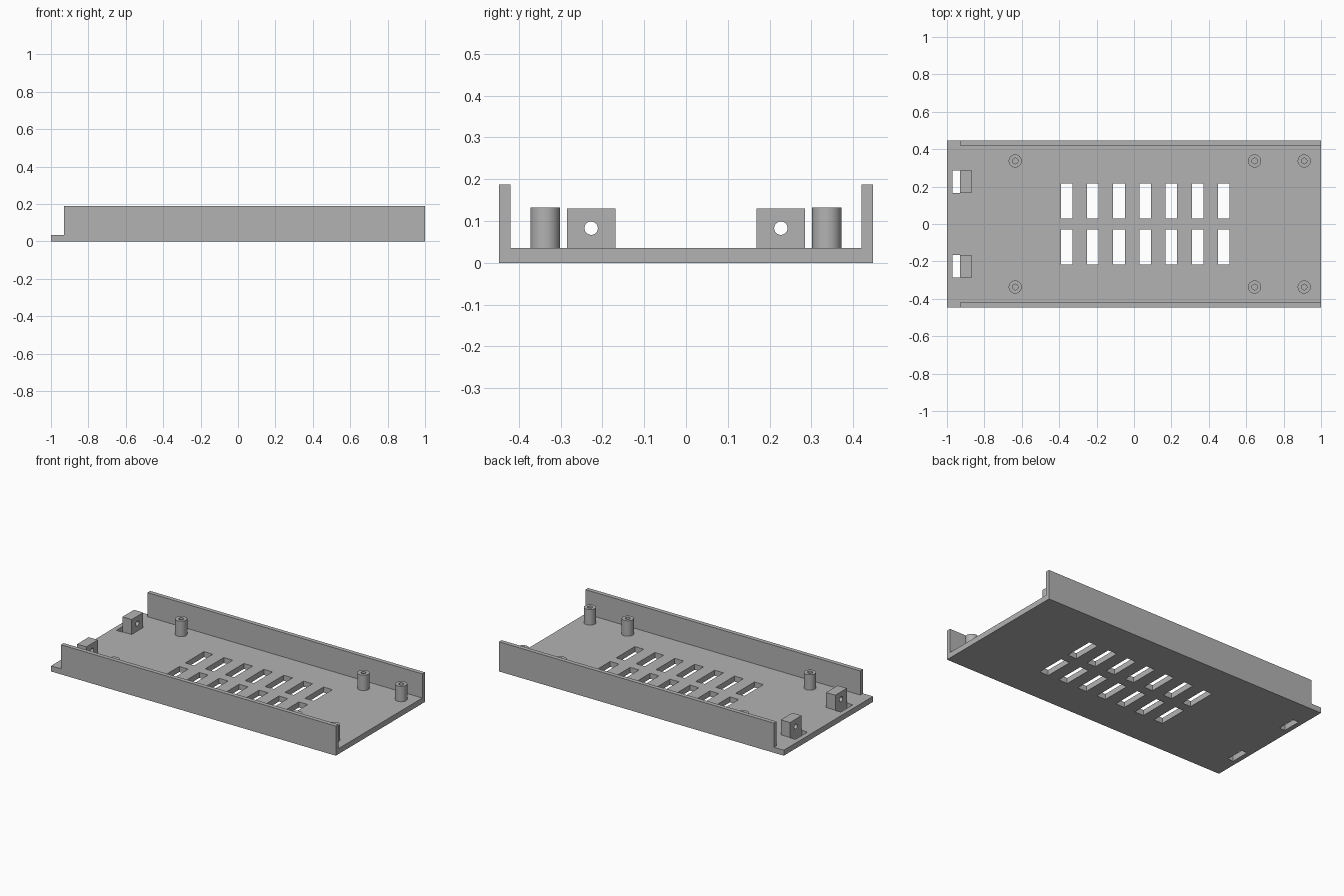
import bpy, bmesh, math
from mathutils import Matrix, Vector

if "Cube" in bpy.data.objects:
    bpy.data.objects.remove(bpy.data.objects["Cube"])

grey = bpy.data.materials.new("plain grey")
grey.use_nodes = True
COLOUR = (0.45, 0.45, 0.45, 1)
grey.diffuse_color = COLOUR
grey.node_tree.nodes["Principled BSDF"].inputs["Base Color"].default_value = COLOUR

HALF_Y, WALL_IN = 0.447, 0.42
FLOOR, WALL_TOP, WALL_START = 0.035, 0.188, -0.93


def finish(name, bm):
    bmesh.ops.recalc_face_normals(bm, faces=bm.faces)
    mesh = bpy.data.meshes.new(name)
    bm.to_mesh(mesh)
    bm.free()
    mesh.materials.append(grey)
    obj = bpy.data.objects.new(name, mesh)
    bpy.context.collection.objects.link(obj)
    return obj


def add_box(bm, x, y, z):
    """Box from (min, max) ranges."""
    size = [b - a for a, b in (x, y, z)]
    mid = Vector([(a + b) / 2 for a, b in (x, y, z)])
    bmesh.ops.create_cube(bm, size=1, matrix=Matrix.Translation(mid) @ Matrix.Diagonal((*size, 1)))


def cut(obj, bm):
    """Subtract the bmesh from the object and bake the result."""
    cutter = finish("cutter", bm)
    cutter.hide_render = True
    mod = obj.modifiers.new("cut", "BOOLEAN")
    mod.operation, mod.solver, mod.object = "DIFFERENCE", "EXACT", cutter
    bpy.context.view_layer.objects.active = obj
    bpy.ops.object.modifier_apply(modifier=mod.name)
    bpy.data.objects.remove(cutter)


def smooth(obj):
    bpy.ops.object.select_all(action="DESELECT")
    obj.select_set(True)
    bpy.context.view_layer.objects.active = obj
    bpy.ops.object.shade_smooth_by_angle(angle=math.radians(30))


# Tray: channel profile extruded along x
half = [(HALF_Y, 0), (HALF_Y, WALL_TOP), (WALL_IN, WALL_TOP), (WALL_IN, FLOOR)]
profile = half + [(-y, z) for y, z in reversed(half)]
bm = bmesh.new()
face = bm.faces.new([bm.verts.new((-1, y, z)) for y, z in profile])
new = bmesh.ops.extrude_face_region(bm, geom=[face])["geom"]
bmesh.ops.translate(bm, vec=(2, 0, 0), verts=[v for v in new if isinstance(v, bmesh.types.BMVert)])
tray = finish("tray", bm)

# Side walls stop short of one end
bm = bmesh.new()
add_box(bm, (-1.1, WALL_START), (-0.6, 0.6), (FLOOR, 0.3))
cut(tray, bm)

# Vent slots and the slots beside the screw blocks
bm = bmesh.new()
for side in (-1, 1):
    for i in range(7):
        x = -0.36 + 0.14 * i
        add_box(bm, (x - 0.031, x + 0.031), sorted((side * 0.03, side * 0.217)), (-0.1, 0.1))
    add_box(bm, (-0.97, WALL_START), sorted((side * 0.166, side * 0.287)), (-0.1, 0.1))
cut(tray, bm)

# Screw blocks with a hole along x
for side, label in ((1, "back"), (-1, "front")):
    bm = bmesh.new()
    add_box(bm, (WALL_START, -0.865), sorted((side * 0.169, side * 0.285)), (FLOOR, 0.13))
    block = finish(label + "_screw_block", bm)
    bm = bmesh.new()
    spot = Matrix.Translation((-0.9, side * 0.227, 0.083)) @ Matrix.Rotation(math.pi / 2, 4, "Y")
    bmesh.ops.create_cone(bm, cap_ends=True, segments=32, radius1=0.016, radius2=0.016,
                          depth=0.2, matrix=spot)
    cut(block, bm)
    smooth(block)

# Standoffs: lathed tubes with a blind hole
for side, label in ((1, "back"), (-1, "front")):
    for i, x in enumerate((-0.635, 0.645, 0.91)):
        bm = bmesh.new()
        points = [(0.035, FLOOR), (0.035, 0.133), (0.015, 0.133), (0.015, FLOOR + 0.001), (0, FLOOR + 0.001)]
        verts = [bm.verts.new((r, 0, z)) for r, z in points]
        edges = [bm.edges.new(pair) for pair in zip(verts, verts[1:])]
        bmesh.ops.spin(bm, geom=verts + edges, axis=(0, 0, 1), cent=(0, 0, 0),
                       steps=40, angle=math.tau)
        bmesh.ops.remove_doubles(bm, verts=bm.verts, dist=0.0001)
        bmesh.ops.translate(bm, vec=(x, side * 0.337, 0), verts=bm.verts)
        smooth(finish(f"{label}_standoff_{i + 1}", bm))
